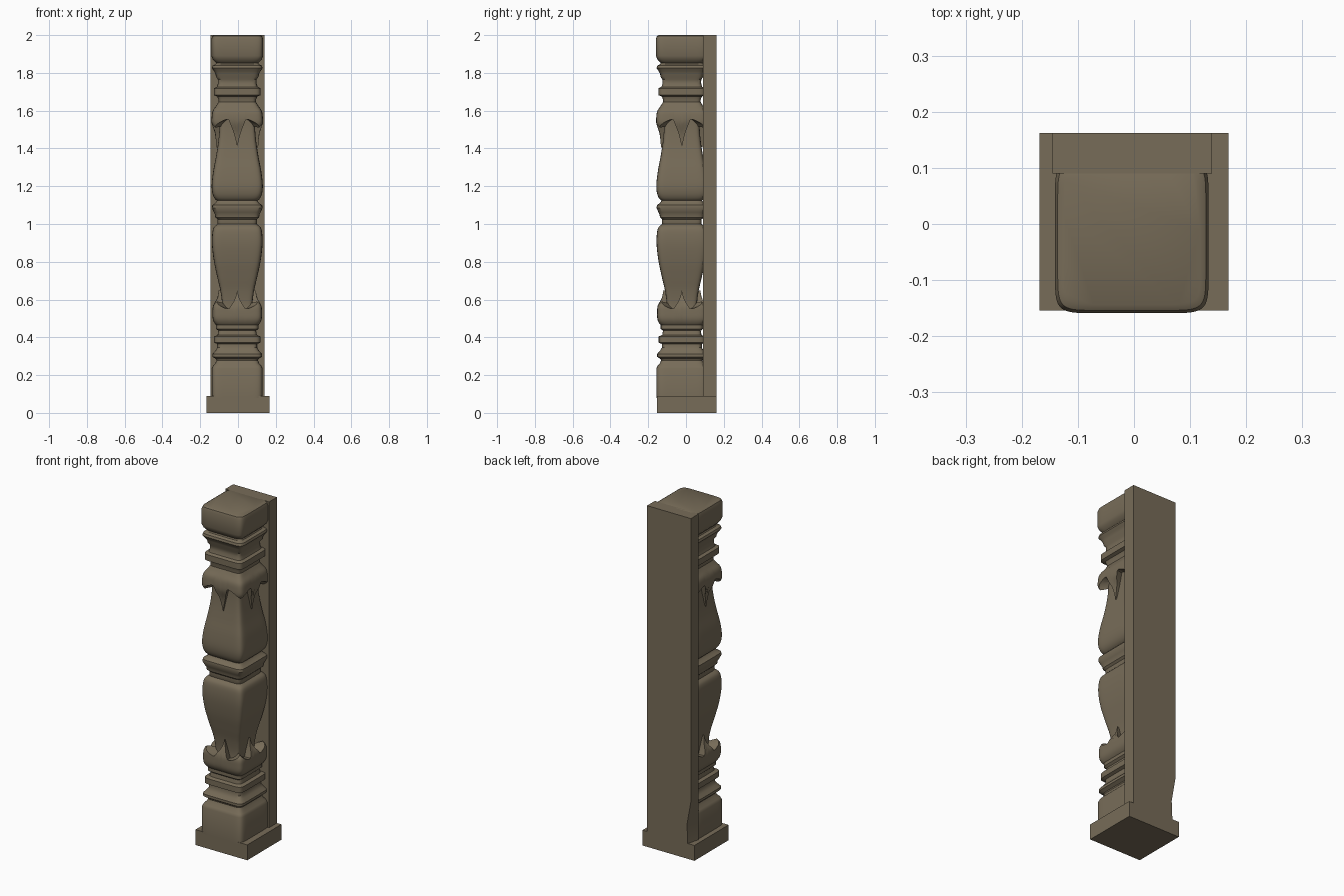
import bpy, bmesh, math

if "Cube" in bpy.data.objects:
    bpy.data.objects.remove(bpy.data.objects["Cube"])

stone = bpy.data.materials.new("brown stone")
stone.diffuse_color = (0.185, 0.15, 0.098, 1)
stone.use_nodes = True
stone.node_tree.nodes["Principled BSDF"].inputs["Base Color"].default_value = stone.diffuse_color
CX, CY = -0.004, -0.022      # axis of the carved post
SEG = 32                     # columns on each of the four sides


def finish(name, bm, angle=35):
    bmesh.ops.recalc_face_normals(bm, faces=bm.faces)
    mesh = bpy.data.meshes.new(name)
    bm.to_mesh(mesh)
    bm.free()
    mesh.materials.append(stone)
    ob = bpy.data.objects.new(name, mesh)
    bpy.context.collection.objects.link(ob)
    bpy.ops.object.select_all(action='DESELECT')
    ob.select_set(True)
    bpy.context.view_layer.objects.active = ob
    bpy.ops.object.shade_smooth_by_angle(angle=math.radians(angle))
    return ob


def columns(power=9):
    """Rounded square of half width 1, as (x, y, position along the side)."""
    out = []
    for side in range(4):
        a = side * math.pi / 2
        for i in range(SEG):
            u = -1 + 2 * i / SEG
            s = 0.6 * math.sin(u * math.pi / 2) + 0.4 * u
            k = (abs(s) ** power + 1) ** (-1 / power)
            x, y = s * k, -k
            out.append((x * math.cos(a) - y * math.sin(a),
                        x * math.sin(a) + y * math.cos(a), s))
    return out


COLS = columns()


def skin(name, rows):
    """Join rings of points into a capped solid."""
    bm = bmesh.new()
    rings = [[bm.verts.new(p) for p in row] for row in rows]
    n = len(rings[0])
    for a, b in zip(rings, rings[1:]):
        for i in range(n):
            j = (i + 1) % n
            bm.faces.new((a[i], a[j], b[j], b[i]))
    bm.faces.new(rings[0])
    bm.faces.new(rings[-1])
    return finish(name, bm)


def ring(z, w):
    return [(CX + x * w, CY + y * w, z) for x, y, s in COLS]


def smooth(pts, steps=6):
    """Catmull-Rom curve through the profile points."""
    p = [pts[0]] + pts + [pts[-1]]
    out = []
    for a, b, c, d in zip(p, p[1:], p[2:], p[3:]):
        for i in range(steps):
            t = i / steps
            out.append(tuple(0.5 * (2 * b[k] + (c[k] - a[k]) * t
                       + (2 * a[k] - 5 * b[k] + 4 * c[k] - d[k]) * t * t
                       + (3 * b[k] - a[k] - 3 * c[k] + d[k]) * t ** 3) for k in (0, 1)))
    return out + [pts[-1]]


def lathe(name, pts, curved=False):
    return skin(name, [ring(z, w) for z, w in (smooth(pts) if curved else pts)])


def leaf_collar(name, profile, edge):
    """Collar whose free edge follows edge(position along side)."""
    prof = smooth(profile)
    z0, sign = prof[0][0], (1 if prof[-1][0] > prof[0][0] else -1)

    def width(z):
        for (za, wa), (zb, wb) in zip(prof, prof[1:]):
            if (z - za) * sign >= 0 and (zb - z) * sign >= 0:
                return wa + (wb - wa) * (z - za) / ((zb - za) or 1)
        return prof[-1][1]

    rows = []
    n = 14
    for i in range(n + 1):
        row = []
        for x, y, s in COLS:
            z = z0 + (edge(abs(s)) - z0) * i / n
            w = width(z)
            row.append((CX + x * w, CY + y * w, z))
        rows.append(row)
    # underside running back into the body
    rows.append([(CX + x * 0.075, CY + y * 0.075, edge(abs(s)) - sign * 0.01)
                 for x, y, s in COLS])
    return skin(name, rows)


# base slab
bm = bmesh.new()
bmesh.ops.create_cube(bm, size=1)
for v in bm.verts:
    v.co = (v.co.x * 0.336, 0.004 + v.co.y * 0.316, 0.045 + v.co.z * 0.09)
finish("base_slab", bm)

# flat backing board, its back left edge cut in near the foot
board = []
for z, xl in ((0.08, -0.125), (0.2, -0.12), (0.34, -0.145), (2.0, -0.145)):
    board.append([(-0.145, 0.09, z), (0.139, 0.09, z), (0.139, 0.162, z), (xl, 0.162, z)])
skin("backing_board", board)

# plain blocks at foot and head
lathe("foot_block", [(0.08, 0.135), (0.235, 0.135), (0.25, 0.128), (0.262, 0.116), (0.285, 0.108)])
lathe("head_block", [(1.85, 0.108), (1.858, 0.118), (1.872, 0.13), (1.89, 0.137), (1.98, 0.137),
                     (1.994, 0.132), (2.0, 0.122)])

# stacked mouldings
lathe("lower_mouldings", [(0.27, 0.108), (0.285, 0.112), (0.297, 0.131), (0.312, 0.131),
                          (0.33, 0.115), (0.345, 0.106), (0.365, 0.106), (0.372, 0.123),
                          (0.405, 0.123), (0.412, 0.104), (0.435, 0.1), (0.445, 0.112),
                          (0.465, 0.112), (0.48, 0.1)])
lathe("middle_mouldings", [(0.97, 0.09), (1.0, 0.105), (1.025, 0.105), (1.035, 0.116),
                           (1.05, 0.118), (1.062, 0.124), (1.085, 0.134), (1.1, 0.132),
                           (1.112, 0.115), (1.13, 0.103), (1.16, 0.1)])
lathe("upper_mouldings", [(1.61, 0.1), (1.66, 0.1), (1.675, 0.106), (1.682, 0.124),
                          (1.718, 0.124), (1.726, 0.108), (1.745, 0.102), (1.765, 0.103),
                          (1.78, 0.113), (1.795, 0.115), (1.81, 0.124), (1.825, 0.134),
                          (1.838, 0.13), (1.846, 0.115), (1.86, 0.108)])

# two swelling vase bodies
lathe("lower_vase", [(0.47, 0.09), (0.56, 0.08), (0.64, 0.088), (0.72, 0.106), (0.8, 0.123),
                     (0.88, 0.133), (0.94, 0.133), (0.98, 0.125), (1.0, 0.104)], True)
lathe("upper_vase", [(1.118, 0.1), (1.135, 0.12), (1.165, 0.132), (1.21, 0.135), (1.28, 0.127),
                     (1.36, 0.112), (1.44, 0.1), (1.52, 0.094), (1.62, 0.095)], True)


# leaf collars: a pointed leaf in the middle of each side, curled leaves at the corners
def upper_edge(a):
    if a < 0.34:
        return 1.405 + 0.15 * (a / 0.34) ** 0.85
    return 1.555 - 0.045 * ((a - 0.34) / 0.66) ** 1.5


def lower_edge(a):
    if a < 0.34:
        return 0.65 - 0.1 * (a / 0.34) ** 0.7
    return 0.55 + 0.04 * ((a - 0.34) / 0.66) ** 1.5


leaf_collar("upper_leaves", [(1.645, 0.1), (1.625, 0.112), (1.6, 0.129), (1.57, 0.135),
                             (1.53, 0.135), (1.49, 0.118), (1.4, 0.11)], upper_edge)
leaf_collar("lower_leaves", [(0.455, 0.1), (0.47, 0.117), (0.495, 0.129), (0.53, 0.131),
                             (0.57, 0.127), (0.605, 0.105), (0.66, 0.096)], lower_edge)
